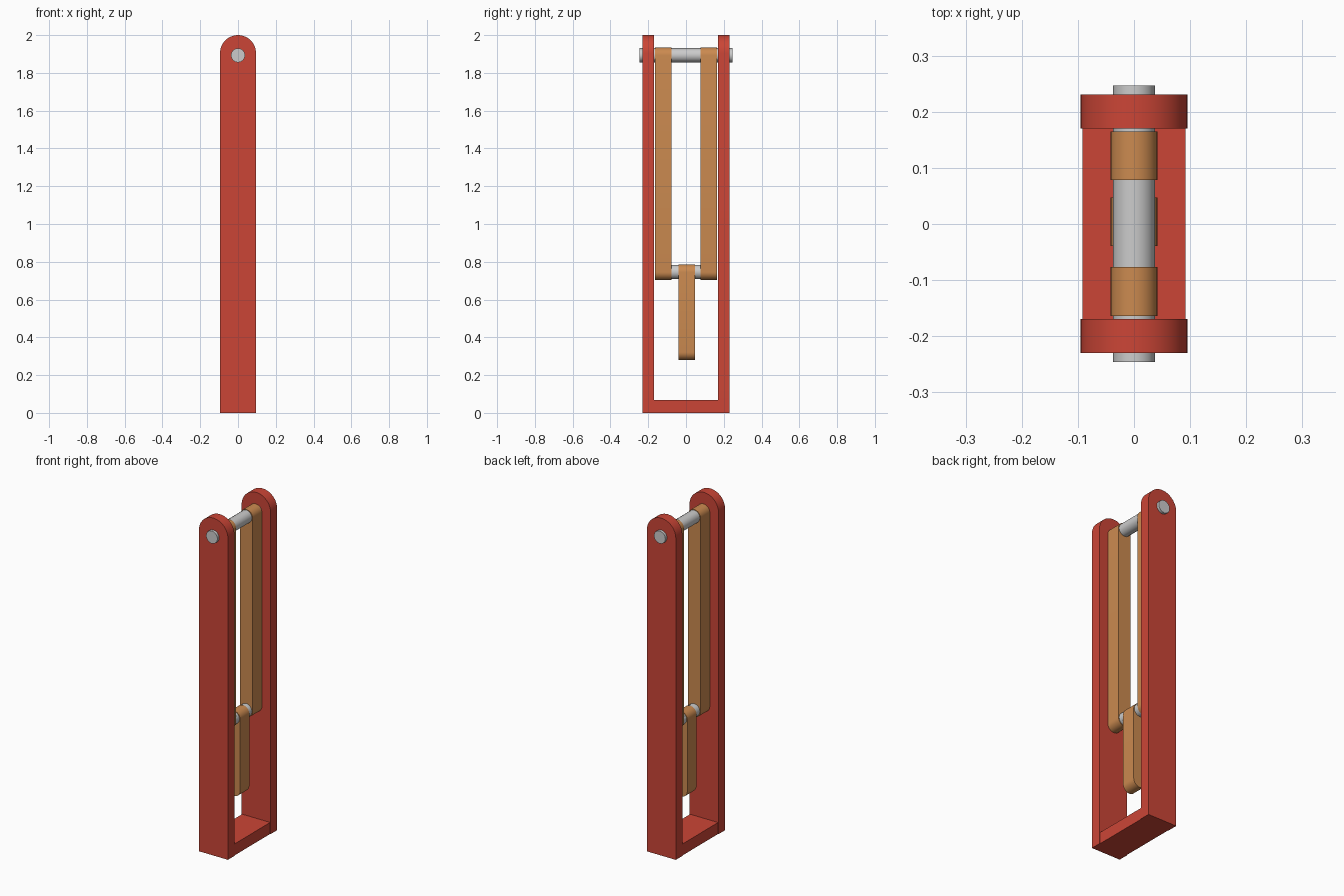
import bpy, bmesh, math

if "Cube" in bpy.data.objects:
    bpy.data.objects.remove(bpy.data.objects["Cube"])


def material(name, rgb):
    m = bpy.data.materials.new(name)
    m.diffuse_color = (*rgb, 1)
    m.use_nodes = True
    m.node_tree.nodes["Principled BSDF"].inputs["Base Color"].default_value = m.diffuse_color
    return m


RED = material("red paint", (0.60, 0.060, 0.037))
WOOD = material("tan wood", (0.60, 0.255, 0.080))
STEEL = material("light steel", (0.60, 0.60, 0.60))


def arc(cz, r, start, end, n):
    """Points of an arc in the xz plane around (0, cz)."""
    return [(r * math.cos(start + (end - start) * i / n),
             cz + r * math.sin(start + (end - start) * i / n)) for i in range(n + 1)]


def extrude_y(name, outline, y0, y1, mat):
    """Solid made by extruding an xz outline from y0 to y1."""
    bm = bmesh.new()
    face = bm.faces.new([bm.verts.new((x, y0, z)) for x, z in outline])
    new = bmesh.ops.extrude_face_region(bm, geom=[face])["geom"]
    bmesh.ops.translate(bm, vec=(0, y1 - y0, 0),
                        verts=[v for v in new if isinstance(v, bmesh.types.BMVert)])
    bmesh.ops.recalc_face_normals(bm, faces=bm.faces)
    mesh = bpy.data.meshes.new(name)
    bm.to_mesh(mesh)
    bm.free()
    mesh.materials.append(mat)
    ob = bpy.data.objects.new(name, mesh)
    bpy.context.collection.objects.link(ob)
    bpy.ops.object.select_all(action='DESELECT')
    ob.select_set(True)
    bpy.context.view_layer.objects.active = ob
    bpy.ops.object.shade_smooth_by_angle(angle=math.radians(40))
    return ob


def arm_outline(r, z0, z1):
    """Bar with both ends rounded."""
    return arc(z1 - r, r, 0, math.pi, 16) + arc(z0 + r, r, math.pi, 2 * math.pi, 16)


def pin(name, z, y0, y1):
    extrude_y(name, arc(z, 0.0375, 0, 2 * math.pi, 16)[:-1], y0, y1, STEEL)


# Frame: two round-topped side plates joined by a base block
plate = arc(1.905, 0.095, 0, math.pi, 24) + [(-0.095, 0), (0.095, 0)]
base = [(-0.092, 0), (0.092, 0), (0.092, 0.068), (-0.092, 0.068)]
extrude_y("front_plate", plate, -0.23, -0.169, RED)
extrude_y("back_plate", plate, 0.17, 0.231, RED)
extrude_y("frame_base", base, -0.17, 0.171, RED)

# Swinging arms: an upper pair and a single lower one
upper = arm_outline(0.0415, 0.704, 1.934)
extrude_y("front_upper_arm", upper, -0.164, -0.077, WOOD)
extrude_y("back_upper_arm", upper, 0.078, 0.165, WOOD)
extrude_y("lower_arm", arm_outline(0.0415, 0.28, 0.786), -0.039, 0.047, WOOD)

# Pivot pins
pin("top_pin", 1.893, -0.246, 0.247)
pin("elbow_pin", 0.746, -0.16, 0.161)
